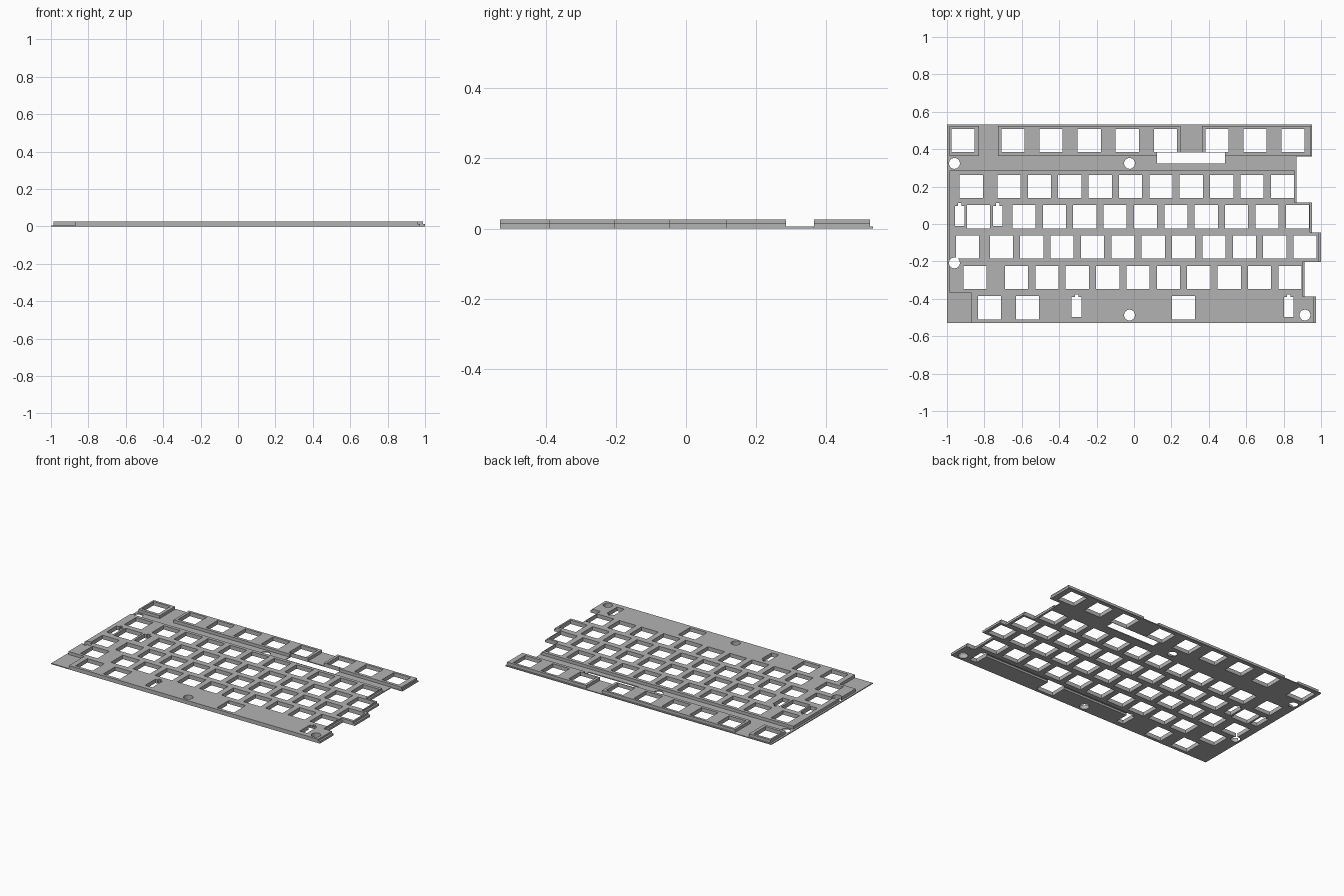
import bpy, math

cube = bpy.data.objects.get("Cube")
if cube:
    bpy.data.objects.remove(cube, do_unlink=True)

BASE, LIP, TOP = 0.006, 0.014, 0.026      # heights of the three layers
FRONT, BACK = -0.53, 0.533
PITCH, KEY = 0.1624, 0.124

# Single grey material
grey = bpy.data.materials.new("plate_grey")
grey.use_nodes = True
colour = (0.45, 0.45, 0.45, 1)
grey.diffuse_color = colour
grey.node_tree.nodes["Principled BSDF"].inputs["Base Color"].default_value = colour


def rect(x0, x1, y0, y1):
    return [(x0, y0), (x1, y0), (x1, y1), (x0, y1)]


def prisms(name, outlines, z0, z1):
    """Closed upright prisms with outward faces, in one object."""
    verts, faces = [], []
    for pts in outlines:
        n, start = len(pts), len(verts)
        area = sum(pts[i - 1][0] * pts[i][1] - pts[i][0] * pts[i - 1][1] for i in range(n))
        if area < 0:
            pts = pts[::-1]
        verts += [(x, y, z) for z in (z0, z1) for x, y in pts]
        low = list(range(start, start + n))
        high = [i + n for i in low]
        faces += [low[::-1], high]
        faces += [(low[i - 1], low[i], high[i], high[i - 1]) for i in range(n)]
    mesh = bpy.data.meshes.new(name)
    mesh.from_pydata(verts, [], faces)
    mesh.update()
    mesh.materials.append(grey)
    obj = bpy.data.objects.new(name, mesh)
    bpy.context.collection.objects.link(obj)
    return obj


def cutter(name, outlines, z1=0.08):
    obj = prisms(name, outlines, -0.05, z1)
    obj.hide_render = True
    obj.display_type = 'WIRE'
    return obj


def right_edge(top, inset=0.0):
    """Staggered right side, from the number row down to the front."""
    steps = [(top, 0.87), (0.115, 0.953), (-0.045, 1.0), (-0.203, 0.912), (-0.388, 0.972)]
    ends = [s[0] for s in steps[1:]] + [FRONT]
    pts = []
    for (y, x), end in zip(steps, ends):
        pts += [(x - inset, y), (x - inset, end)]
    return pts


def slabs(inset):
    """Main key field and the three function-row blocks."""
    field = [(-0.87, FRONT), (-0.87, -0.368), (-0.987, -0.368), (-0.987, 0.285)]
    blocks = ((-0.987, -0.83), (-0.727, 0.248), (0.364, 0.952 - inset / 2))
    return [field + right_edge(0.285, inset)] + [rect(a, b, 0.364, 0.524) for a, b in blocks]


# Thin sheet, lower slab with its right-hand lip, and narrower upper slab
sheet = [(-1, FRONT), (-1, BACK), (0.952, BACK), (0.952, 0.362)] + right_edge(0.362)
layers = [
    prisms("base_sheet", [sheet], 0, BASE),
    prisms("lower_slab", slabs(0), BASE, LIP),
    prisms("upper_slab", slabs(0.012), LIP, TOP),
]

# Square switch openings: row centre, then (first x, count, pitch) runs
rows = [
    (0.446, [(-0.914, 1, 0), (-0.647, 5, 0.2037), (0.444, 3, 0.203)]),
    (0.201, [(-0.87, 1, 0), (-0.668, 10, PITCH)]),
    (0.039, [(-0.832, 1, 0), (-0.588, 10, PITCH)]),
    (-0.123, [(-0.89, 1, 0), (-0.709, 11, PITCH)]),
    (-0.286, [(-0.85, 1, 0), (-0.628, 10, PITCH)]),
    (-0.448, [(-0.773, 2, 0.203), (0.265, 1, 0)]),
]
openings = [rect(0.123, 0.486, 0.323, 0.381)]      # connector opening
for y, runs in rows:
    for first, count, pitch in runs:
        for i in range(count):
            x = first + i * pitch
            openings.append(rect(x - KEY / 2, x + KEY / 2, y - KEY / 2, y + KEY / 2))

# Stabiliser slots with a small notch at the back
for x, y in ((-0.932, -0.01), (-0.729, -0.01), (-0.307, -0.497), (0.828, -0.497)):
    w, n, h = 0.026, 0.009, 0.106
    openings.append([(x - w, y), (x + w, y), (x + w, y + h), (x + n, y + h),
                     (x + n, y + h + 0.015), (x - n, y + h + 0.015), (x - n, y + h), (x - w, y + h)])

# Round mounting holes
angles = [math.tau * i / 32 for i in range(32)]
centres = ((-0.96, 0.324), (-0.024, 0.324), (-0.96, -0.208), (-0.024, -0.487), (0.914, -0.487))
circles = [[(x + 0.029 * math.cos(a), y + 0.029 * math.sin(a)) for a in angles] for x, y in centres]

# Cut every layer; the groove runs under the space bar only
cutters = [
    cutter("switch_cutter", openings),
    cutter("mount_cutter", circles),
    cutter("wire_groove_cutter", [rect(-0.307, 0.828, -0.405, -0.38)], 0.013),
]
for layer in layers:
    for tool in cutters:
        if layer is layers[2] and tool is cutters[2]:
            continue                               # groove stays below the upper slab
        mod = layer.modifiers.new(tool.name, 'BOOLEAN')
        mod.operation = 'DIFFERENCE'
        mod.solver = 'EXACT'
        mod.object = tool
